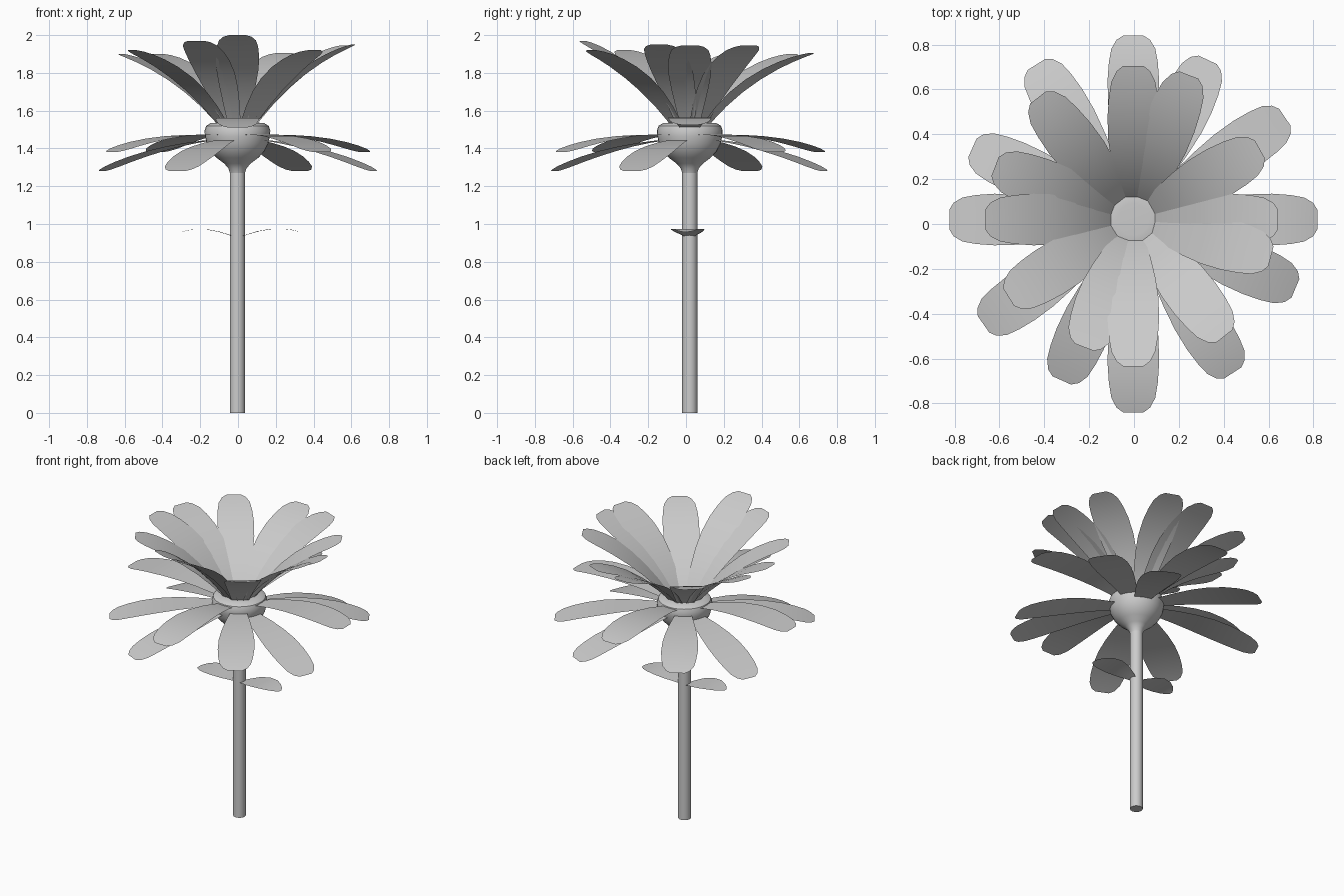
import bpy, bmesh
from math import sin, cos, pi, radians
from mathutils import Vector

if "Cube" in bpy.data.objects:
    bpy.data.objects.remove(bpy.data.objects["Cube"])

CENTER = Vector((-0.003, 0.02, 0))


def finish(name, bm, angle=35):
    bmesh.ops.recalc_face_normals(bm, faces=bm.faces)
    me = bpy.data.meshes.new(name)
    bm.to_mesh(me)
    bm.free()
    ob = bpy.data.objects.new(name, me)
    bpy.context.collection.objects.link(ob)
    bpy.ops.object.select_all(action='DESELECT')
    ob.select_set(True)
    bpy.context.view_layer.objects.active = ob
    bpy.ops.object.shade_smooth_by_angle(angle=radians(angle))
    return ob


def lathe(name, profile, n=32):
    bm = bmesh.new()
    rings = [[bm.verts.new(CENTER + Vector((r * cos(2 * pi * i / n), r * sin(2 * pi * i / n), z)))
              for i in range(n)] for r, z in profile]
    for a, b in zip(rings, rings[1:]):
        for i in range(n):
            j = (i + 1) % n
            bm.faces.new((a[i], a[j], b[j], b[i]))
    bm.faces.new(rings[0][::-1])
    bm.faces.new(rings[-1])
    return finish(name, bm)


def blade(name, p0, p1, p2, widths, angle):
    """Flat petal swept along a quadratic curve in (radius, z), with (t, half width) outline."""
    a = radians(angle)
    out, side = Vector((cos(a), sin(a), 0)), Vector((-sin(a), cos(a), 0))
    bm = bmesh.new()
    rows = []
    for t, w in widths:
        r, z = [(1 - t) ** 2 * u + 2 * t * (1 - t) * v + t * t * q for u, v, q in zip(p0, p1, p2)]
        rows.append([bm.verts.new(CENTER + out * r + side * w * k + Vector((0, 0, z)))
                     for k in (-1, 0, 1)])
    for a, b in zip(rows, rows[1:]):
        for i in range(2):
            bm.faces.new((a[i], a[i + 1], b[i + 1], b[i]))
    return finish(name, bm, 60)


# Stem and flower base
lathe("stem", [(0.04, 0), (0.04, 1.30)])
lathe("flower_base", [(0.04, 1.27), (0.048, 1.295), (0.07, 1.32), (0.11, 1.35), (0.143, 1.385),
                      (0.163, 1.425), (0.172, 1.465), (0.174, 1.495), (0.165, 1.52),
                      (0.14, 1.535), (0.07, 1.538)])

PETAL = [(0, .04), (.12, .058), (.25, .078), (.4, .098), (.55, .112), (.7, .115),
         (.82, .109), (.91, .098), (.97, .075), (1, .045)]

# Three drooping tiers of lower petals, four in each
TIERS = [("level", (0.08, 1.49), (0.50, 1.62), (0.82, 1.525), (0, 90, 180, 270)),
         ("middle", (0.08, 1.47), (0.50, 1.49), (0.815, 1.38), (34, 122, 215, 303)),
         ("low", (0.08, 1.45), (0.45, 1.425), (0.785, 1.28), (65, 156, 246, 337))]
for tier, p0, p1, p2, angles in TIERS:
    for ang in angles:
        tip = p2
        if ang == 270:
            tip = (0.86, 1.51)
        blade(f"{tier}_petal_{ang}", p0, p1, tip, PETAL, ang)

# Upright inner petals: angle, tip radius, tip height
for ang, r, z in [(0, .645, 1.945), (29, .645, 1.945), (69, .69, 1.905), (90, .685, 1.90),
                  (128, .69, 1.90), (159, .66, 1.90), (180, .66, 1.915), (212, .655, 1.92),
                  (249, .61, 1.97), (270, .655, 2.0), (308, .66, 1.92), (345, .635, 1.95)]:
    blade(f"inner_petal_{ang}", (0.05, 1.47), (0.28, 1.82 + (z - 1.94) * 0.6), (r, z),
          PETAL, ang)

# Pair of pointed leaves on the stem
LEAF = [(0, .012), (.12, .04), (.3, .075), (.5, .09), (.7, .082), (.85, .06), (.95, .034), (1, .012)]
blade("right_leaf", (0.0, 0.925), (0.19, 1.005), (0.33, 0.958), LEAF, -4)
blade("left_leaf", (0.0, 0.925), (0.17, 1.0), (0.30, 0.957), LEAF, 184)
